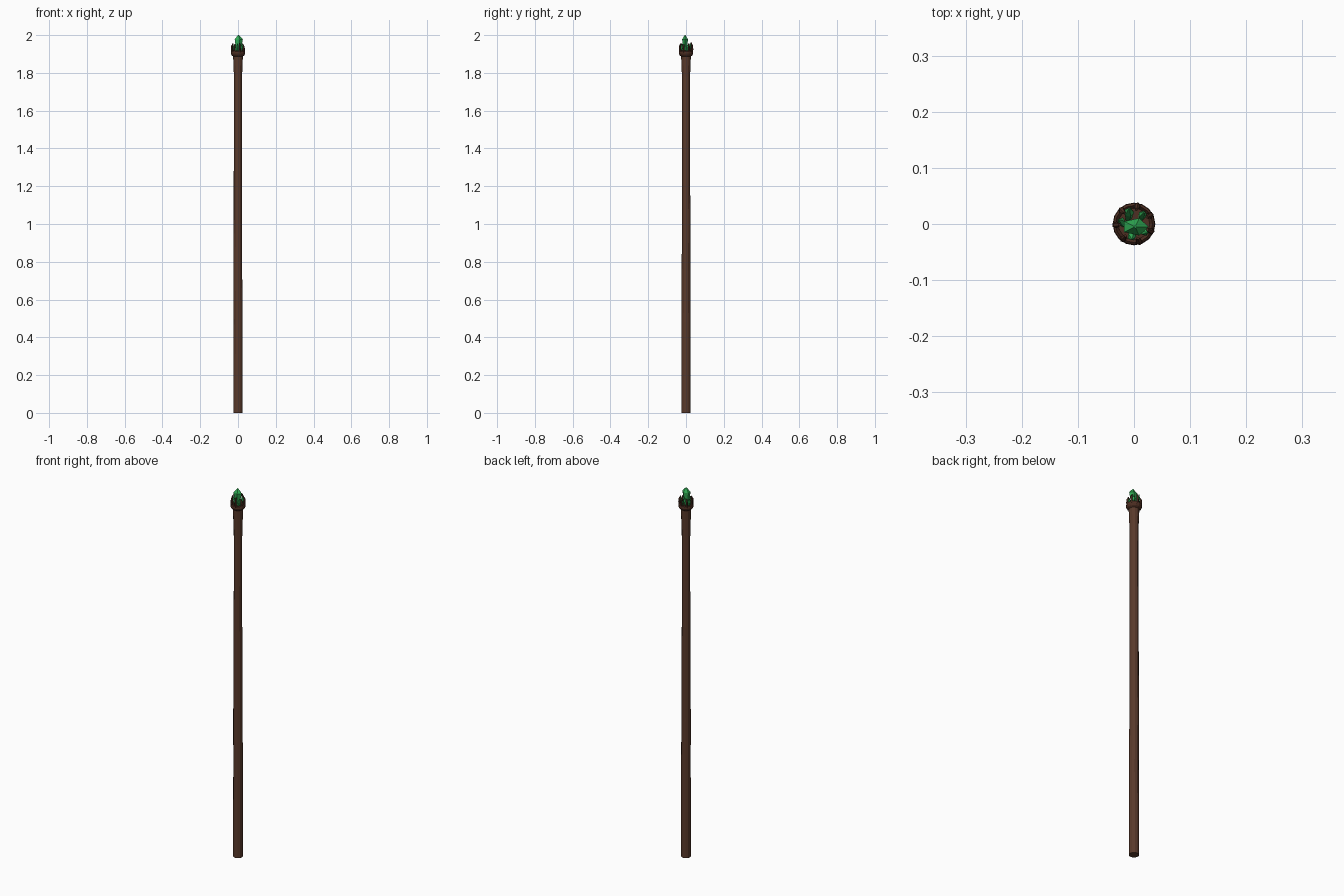
import bpy, bmesh, math
from mathutils import Vector, Matrix

if "Cube" in bpy.data.objects:
    bpy.data.objects.remove(bpy.data.objects["Cube"])


def material(name, rgb):
    m = bpy.data.materials.new(name)
    m.diffuse_color = (*rgb, 1)
    m.use_nodes = True
    m.node_tree.nodes["Principled BSDF"].inputs["Base Color"].default_value = m.diffuse_color
    return m


wood = material("brown_wood", (0.10, 0.042, 0.024))
dark = material("dark_wood", (0.075, 0.028, 0.016))
green = material("green_crystal", (0.03, 0.42, 0.09))


def loft(name, rings, sides, mat):
    """Skin of polygon rings; each ring is (centre, radius, axis)."""
    bm = bmesh.new()
    loops = []
    for centre, radius, axis in rings:
        rot = Vector((0, 0, 1)).rotation_difference(Vector(axis)).to_matrix()
        loops.append([bm.verts.new(Vector(centre) + rot @ Vector((
            radius * math.cos(2 * math.pi * i / sides),
            radius * math.sin(2 * math.pi * i / sides), 0))) for i in range(sides)])
    for a, b in zip(loops, loops[1:]):
        for i in range(sides):
            j = (i + 1) % sides
            bm.faces.new((a[i], a[j], b[j], b[i]))
    bm.faces.new(loops[0][::-1])
    bm.faces.new(loops[-1])
    bmesh.ops.recalc_face_normals(bm, faces=bm.faces)
    mesh = bpy.data.meshes.new(name)
    bm.to_mesh(mesh)
    bm.free()
    mesh.materials.append(mat)
    ob = bpy.data.objects.new(name, mesh)
    bpy.context.collection.objects.link(ob)
    return ob


UP = (0, 0, 1)

# Slightly uneven wooden shaft, flaring under the head: (z, radius, x, y)
shaft = [(0, .0245, 0, 0), (.25, .0245, 0, 0), (.48, .024, .001, 0),
         (.75, .023, -.001, 0), (1.02, .0225, 0, .001), (1.28, .0215, -.001, 0),
         (1.5, .0205, 0, 0), (1.7, .0205, 0, 0), (1.78, .0215, 0, 0),
         (1.88, .0255, 0, 0), (1.9, .026, 0, 0)]
loft("shaft", [((x, y, z), r, UP) for z, r, x, y in shaft], 12, wood)

# Collar with a shallow bowl inside
collar = [(1.887, .026), (1.893, .034), (1.902, .038), (1.914, .037),
          (1.918, .033), (1.910, .028)]
loft("collar", [((0, 0, z), r, UP) for z, r in collar], 16, dark)

# Claws that rise from the collar and hook inwards
for k, top in enumerate((1.955, 1.961, 1.950, 1.956, 1.952, 1.958, 1.950)):
    a = 2 * math.pi * k / 7 + 0.5
    out = Vector((math.cos(a), math.sin(a), 0))
    h = top - 1.908
    path = [(.032, 0, .0065), (.0335, .35, .006), (.0325, .72, .0052), (.026, 1, .003)]
    rings = [(out * r + Vector((0, 0, 1.908 + h * t)), w,
              (out * (-.8 if t == 1 else .1) + Vector(UP)).normalized())
             for r, t, w in path]
    loft("claw", rings, 5, dark)


def crystal(name, base, tip, radius, shoulder, sides=5):
    base, tip = Vector(base), Vector(tip)
    axis = (tip - base).normalized()
    loft(name, [(base, radius * .65, axis), (base.lerp(tip, shoulder), radius, axis),
                (tip, .0012, axis)], sides, green)


# Main crystal, its widest part held high above the claws and cut thin front to back
bm_main = loft("main_crystal", [((0, 0, 1.908), .011, UP), ((.001, 0, 1.94), .017, UP),
                                ((.002, 0, 1.977), .024, UP), ((.002, 0, 2.0), .003, UP)],
               5, green)
bm_main.data.transform(Matrix.Translation((0, -.005, 0)) @ Matrix.Diagonal((1, .68, 1, 1)))

# Smaller shards around it
shards = [((-.010, .010, 1.908), (-.008, .028, 1.962), .009),
          ((.012, .010, 1.908), (.018, .021, 1.955), .008),
          ((-.016, -.002, 1.908), (-.027, .008, 1.950), .008),
          ((-.005, -.014, 1.908), (-.003, -.027, 1.955), .008),
          ((.014, -.010, 1.908), (.023, -.016, 1.952), .008)]
for base, tip, radius in shards:
    crystal("shard", base, tip, radius, .6)
